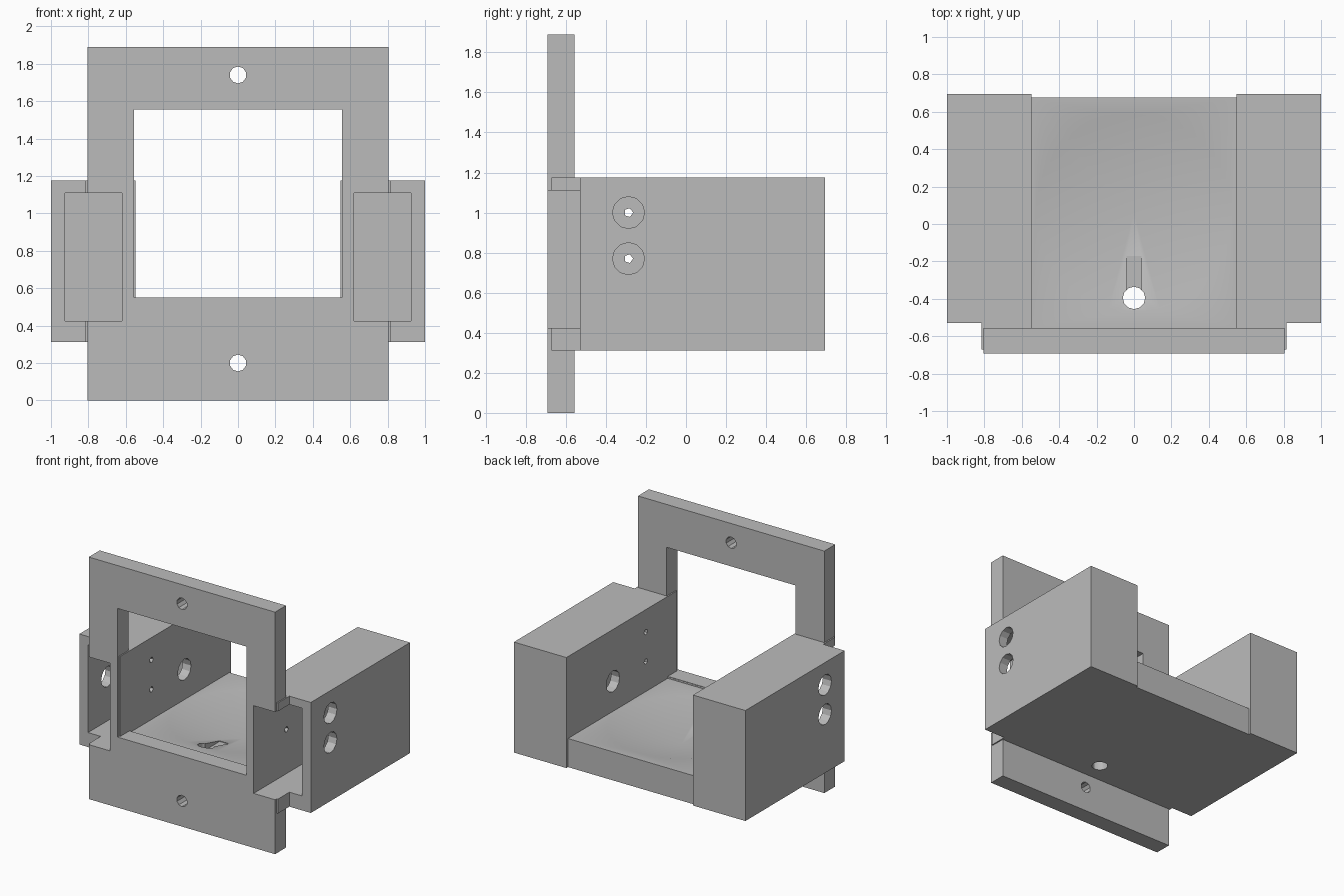
import bpy, bmesh, math
from mathutils import Matrix, Vector

cube = bpy.data.objects.get("Cube")
if cube:
    bpy.data.objects.remove(cube, do_unlink=True)

grey = bpy.data.materials.new("plain grey")
grey.use_nodes = True
colour = (0.5, 0.5, 0.5, 1)
grey.diffuse_color = colour
grey.node_tree.nodes["Principled BSDF"].inputs["Base Color"].default_value = colour


def finish(name, bm):
    bmesh.ops.recalc_face_normals(bm, faces=bm.faces)
    mesh = bpy.data.meshes.new(name)
    bm.to_mesh(mesh)
    bm.free()
    mesh.materials.append(grey)
    obj = bpy.data.objects.new(name, mesh)
    bpy.context.collection.objects.link(obj)
    return obj


def box(name, low, high):
    bm = bmesh.new()
    low, high = Vector(low), Vector(high)
    place = Matrix.Translation((low + high) / 2) @ Matrix.Diagonal((*(high - low), 1))
    bmesh.ops.create_cube(bm, size=1, matrix=place)
    return finish(name, bm)


def prism(name, outline, bottom, top):
    bm = bmesh.new()
    face = bm.faces.new([bm.verts.new((x, y, bottom)) for x, y in outline])
    extruded = bmesh.ops.extrude_face_region(bm, geom=[face])["geom"]
    bmesh.ops.translate(bm, vec=(0, 0, top - bottom),
                        verts=[v for v in extruded if isinstance(v, bmesh.types.BMVert)])
    return finish(name, bm)


def cone(centre, axis, r1, r2, length, sides):
    bm = bmesh.new()
    turn = Vector((0, 0, 1)).rotation_difference(Vector(axis)).to_matrix().to_4x4()
    bmesh.ops.create_cone(bm, cap_ends=True, segments=sides, radius1=r1, radius2=r2,
                          depth=length, matrix=Matrix.Translation(centre) @ turn)
    bmesh.ops.remove_doubles(bm, verts=bm.verts, dist=1e-5)
    return finish("cutter", bm)


def drill(centre, axis, radius, length, sides):
    return cone(centre, axis, radius, radius, length, sides)


def cut(obj, *cutters):
    for cutter in cutters:
        cutter.hide_render = True
        mod = obj.modifiers.new("cut", 'BOOLEAN')
        mod.operation = 'DIFFERENCE'
        mod.solver = 'EXACT'
        mod.object = cutter
        bpy.context.view_layer.objects.active = obj
        bpy.ops.object.modifier_apply(modifier=mod.name)
        bpy.data.objects.remove(cutter, do_unlink=True)


def pocket(side):
    xs = sorted((side * 0.62, side * 0.925))
    return box("cutter", (xs[0], -0.9, 0.425), (xs[1], 0.55, 1.11))


# Front frame with its window, two screw holes and pocket notches
frame = box("front_frame", (-0.805, -0.692, 0), (0.805, -0.557, 1.89))
cut(frame, box("cutter", (-0.557, -1, 0.55), (0.557, 0, 1.555)), pocket(1), pocket(-1))
for z in (0.2, 1.74):
    cut(frame, drill((0, -0.62, z), (0, 1, 0), 0.045, 0.5, 10))

# Side housings, each hollowed from the front and drilled sideways
half = [(0.547, -0.672), (0.815, -0.672), (0.815, -0.53),
        (1, -0.53), (1, 0.695), (0.547, 0.695)]
for side, name in ((1, "left_housing"), (-1, "right_housing")):
    housing = prism(name, [(side * x, y) for x, y in half], 0.312, 1.175)
    cut(housing, pocket(side))
    for z in (0.77, 1.0):
        cut(housing,
            drill((side * 0.96, -0.287, z), (1, 0, 0), 0.08, 0.2, 12),
            drill((side * 0.58, -0.287, z), (1, 0, 0), 0.023, 0.2, 5))
    cut(housing, drill((side * 0.56, 0.12, 0.77), (1, 0, 0), 0.082, 0.2, 12))

# Floor tray: conical dish, drain hole and a channel joining them
floor = box("floor_tray", (-0.547, -0.557, 0.312), (0.547, 0.675, 0.535))
cut(floor,
    cone((0, 0.06, 0.5), (0, 0, 1), 0, 0.78, 0.2, 48),
    drill((0, -0.395, 0.4), (0, 0, 1), 0.06, 0.6, 12),
    box("cutter", (-0.04, -0.395, 0.455), (0.04, -0.17, 0.7)))
bpy.ops.object.select_all(action='DESELECT')
floor.select_set(True)
bpy.context.view_layer.objects.active = floor
bpy.ops.object.shade_smooth_by_angle(angle=math.radians(30))

# Thin ledge joining the tray to the frame's sill
box("front_sill", (-0.547, -0.6, 0.5), (0.547, -0.556, 0.545))
